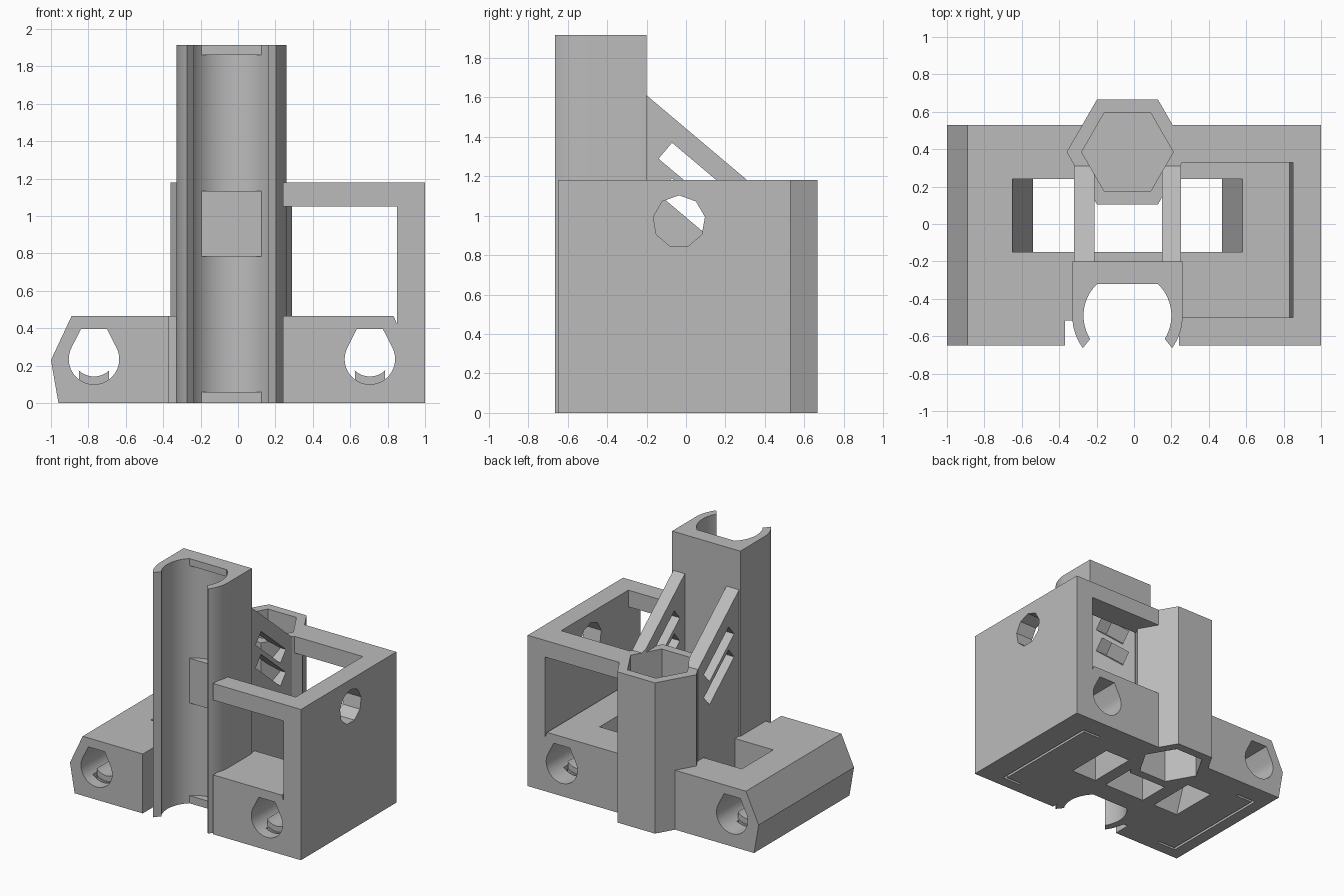
import bpy, bmesh, math
from mathutils import Vector

if "Cube" in bpy.data.objects:
    bpy.data.objects.remove(bpy.data.objects["Cube"], do_unlink=True)

grey = bpy.data.materials.new("light_grey_plastic")
grey.use_nodes = True
grey.diffuse_color = (0.5, 0.5, 0.5, 1)
grey.node_tree.nodes["Principled BSDF"].inputs["Base Color"].default_value = (0.5, 0.5, 0.5, 1)


def prism(name, profile, axis, lo, hi):
    """Extrude a closed 2D profile along an axis: x takes (y,z), y takes (x,z), z takes (x,y)."""
    place = {"x": lambda a, b: (lo, a, b), "y": lambda a, b: (a, lo, b), "z": lambda a, b: (a, b, lo)}[axis]
    bm = bmesh.new()
    face = bm.faces.new([bm.verts.new(place(a, b)) for a, b in profile])
    out = bmesh.ops.extrude_face_region(bm, geom=[face])
    shift = Vector([hi - lo if axis == k else 0 for k in "xyz"])
    bmesh.ops.translate(bm, vec=shift, verts=[g for g in out["geom"] if isinstance(g, bmesh.types.BMVert)])
    bmesh.ops.recalc_face_normals(bm, faces=bm.faces)
    mesh = bpy.data.meshes.new(name)
    bm.to_mesh(mesh)
    bm.free()
    mesh.materials.append(grey)
    obj = bpy.data.objects.new(name, mesh)
    bpy.context.collection.objects.link(obj)
    return obj


def box(name, x0, x1, y0, y1, z0, z1):
    return prism(name, [(x0, y0), (x1, y0), (x1, y1), (x0, y1)], "z", z0, z1)


def arc(cx, cy, r, start, end, steps):
    return [(cx + r * math.cos(t), cy + r * math.sin(t))
            for t in (math.radians(start + (end - start) * i / steps) for i in range(steps + 1))]


cutters = []


def cutter(obj):
    obj.hide_render = True
    cutters.append(obj)
    return obj


def cut(obj, tools):
    for tool in tools:
        mod = obj.modifiers.new("cut", "BOOLEAN")
        mod.operation, mod.solver, mod.object = "DIFFERENCE", "EXACT", tool
    bpy.context.view_layer.update()
    graph = bpy.context.evaluated_depsgraph_get()
    mesh = bpy.data.meshes.new_from_object(obj.evaluated_get(graph))
    obj.modifiers.clear()
    obj.data = mesh


CX = -0.035            # shared centre line of tower and nut column
NUT_Y = 0.385
BORE_Y = -0.49
ROD_Z = 0.235
RODS = ((-0.77, -1), (0.705, 1))

# Hexagonal pockets above and below a thin floor in the nut column
hexagon = lambda r: arc(CX, NUT_Y, r, 0, 300, 5)
pockets = [cutter(prism("upper_pocket", hexagon(0.245), "z", 0.3, 1.7)),
           cutter(prism("lower_pocket", hexagon(0.245), "z", -0.1, 0.26))]

# Base block with a chamfered outer edge
base = prism("base", [(-0.96, 0), (0.85, 0), (0.85, 0.465), (-0.89, 0.465), (-1, 0.23)], "y", -0.65, 0.53)
base_cuts = pockets + [
    cutter(box("front_gap", -0.37, 0.24, -0.8, -0.515, -0.1, 0.6)),
    cutter(box("tower_gap", -0.33, 0.24, -0.8, -0.21, -0.1, 0.6)),
    cutter(prism("tapered_opening", [(-0.517, -0.1), (0.446, -0.1), (0.604, 0.565), (-0.674, 0.565)],
                 "y", -0.15, 0.24)),
    cutter(prism("wall_groove", [(0.83, 0.47), (0.852, 0.418), (0.9, 0.47)], "y", -0.8, 0.7)),
]

# Flat-topped rod holes, with a thin flexible tongue cut into the floor below
for cx, side in RODS:
    hole = arc(cx, ROD_Z, 0.135, 152, 388, 24) + [(cx + 0.07, 0.395), (cx - 0.07, 0.395)]
    base_cuts.append(cutter(prism("rod_hole", hole, "y", -0.8, 0.7)))
    edge = cx + side * 0.085
    tip = cx - side * 0.07
    base_cuts.append(cutter(box("long_slit", edge - 0.01, edge + 0.01, -0.56, 0.37, -0.1, 0.17)))
    for y in (-0.56, 0.35):
        base_cuts.append(cutter(box("end_slit", min(edge, tip), max(edge, tip), y, y + 0.02, -0.1, 0.17)))
    pad = [(cx - 0.08, 0.1), (cx + 0.08, 0.1), (cx + 0.08, 0.17)]
    pad += arc(cx, 0.26, 0.118, -45, -135, 8) + [(cx - 0.08, 0.17)]
    prism("rod_clamp_pad", pad, "y", -0.53, 0.34)
cut(base, base_cuts)

# Tall open clip that holds the bearings
clip = [(-0.33, -0.2), (-0.33, BORE_Y)]
clip += arc(CX, BORE_Y, 0.295, 180, 216, 8)
clip += arc(CX, BORE_Y, 0.235, 212, -32, 40)
clip += arc(CX, BORE_Y, 0.295, -36, 0, 8)
clip += [(0.26, -0.2)]
tower = prism("bearing_tower", clip, "z", 0, 1.915)

# Bearing stops on the back of the bore
for z0, z1 in ((0, 0.06), (0.785, 1.135), (1.86, 1.915)):
    box("bearing_stop", -0.195, 0.125, -0.32, -0.22, z0, z1)

# Hexagonal nut column
column = prism("nut_column", hexagon(0.325), "z", 0, 1.18)
cut(column, pockets)

# Pair of sloping ribs with two slanted slots each
slots = []
d, n = Vector((0.765, -0.645)), Vector((0.645, 0.765))
for z in (1.2, 1.02):
    mid = Vector((0.048, z))
    corners = [mid + d * a * 0.2 + n * b * 0.053 for a, b in ((-1, -1), (1, -1), (1, 1), (-1, 1))]
    slots.append(cutter(prism("rib_slot", corners, "x", -0.6, 0.6)))
for x0, x1 in ((-0.32, -0.21), (0.15, 0.25)):
    rib = prism("sloping_rib", [(-0.21, 0), (0.31, 0), (0.31, 1.18), (-0.2, 1.61), (-0.21, 1.61)], "x", x0, x1)
    cut(rib, slots + pockets)

# Side wall with an idler hole, joined to the middle by two top bars
wall = box("side_wall", 0.85, 1, -0.65, 0.53, 0, 1.18)
cut(wall, [cutter(prism("idler_hole", arc(-0.035, 0.97, 0.133, 10, 330, 8), "x", 0.7, 1.2))])
box("front_bar", 0.24, 0.85, -0.65, -0.5, 1.05, 1.18)
back_bar = box("back_bar", 0.2, 0.85, 0.33, 0.53, 1.05, 1.18)
cut(back_bar, pockets)

for tool in cutters:
    bpy.data.objects.remove(tool, do_unlink=True)

# Smooth the curved bores while keeping hard edges
bpy.ops.object.select_all(action="DESELECT")
for obj in (base, tower):
    obj.select_set(True)
bpy.context.view_layer.objects.active = tower
bpy.ops.object.shade_smooth_by_angle(angle=math.radians(25))
